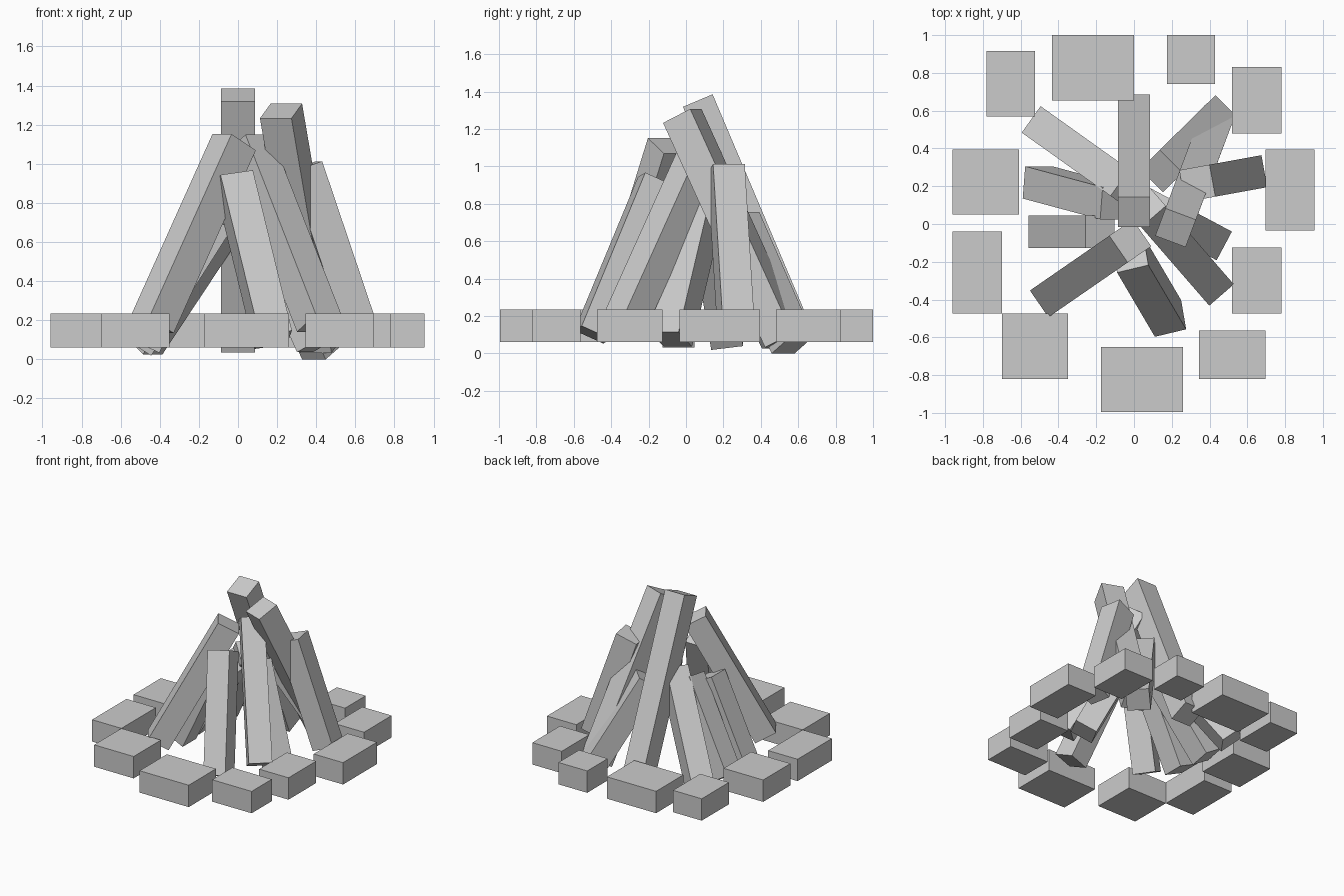
import bpy
from mathutils import Vector

cube = bpy.data.objects.get("Cube")
if cube:
    bpy.data.objects.remove(cube, do_unlink=True)

grey = bpy.data.materials.new("plain_grey")
grey.use_nodes = True
grey.diffuse_color = (0.6, 0.6, 0.6, 1)
grey.node_tree.nodes["Principled BSDF"].inputs["Base Color"].default_value = (0.6, 0.6, 0.6, 1)

THICK = 0.172
UP = Vector((0, 0, 1))


def block(name, center, ax, ay, az):
    """Box from its centre and three half-extent vectors."""
    verts = [center + ax * i + ay * j + az * k
             for k in (-1, 1) for j in (-1, 1) for i in (-1, 1)]
    faces = [(0, 2, 3, 1), (4, 5, 7, 6), (0, 1, 5, 4),
             (2, 6, 7, 3), (0, 4, 6, 2), (1, 3, 7, 5)]
    mesh = bpy.data.meshes.new(name)
    mesh.from_pydata(verts, [], faces)
    mesh.materials.append(grey)
    obj = bpy.data.objects.new(name, mesh)
    bpy.context.collection.objects.link(obj)


def stone(name, x0, x1, y0, y1, z0=0.06, z1=0.235):
    center = Vector((x0 + x1, y0 + y1, z0 + z1)) / 2
    block(name, center, Vector(((x1 - x0) / 2, 0, 0)),
          Vector((0, (y1 - y0) / 2, 0)), Vector((0, 0, (z1 - z0) / 2)))


def log(name, top, base, heading=None):
    """Square log between two end centres; heading sets the roll."""
    top, base = Vector(top), Vector(base)
    axis = (top - base).normalized()
    side = Vector(heading) if heading else UP.cross(axis)
    side = (side - axis * side.dot(axis)).normalized()
    block(name, (top + base) / 2, side * THICK / 2,
          axis.cross(side) * THICK / 2, (top - base) / 2)


# Ring of stones
stone("stone_back_right", -0.78, -0.525, 0.57, 0.915)
stone("stone_back", -0.435, 0, 0.655, 1)
stone("stone_back_left", 0.175, 0.43, 0.74, 1)
stone("stone_left_back", 0.52, 0.78, 0.48, 0.83)
stone("stone_left", 0.695, 0.955, -0.035, 0.395)
stone("stone_left_front", 0.52, 0.78, -0.475, -0.125)
stone("stone_front_left", 0.345, 0.695, -0.82, -0.565)
stone("stone_front", -0.175, 0.26, -0.995, -0.65)
stone("stone_front_right", -0.7, -0.35, -0.82, -0.475)
stone("stone_right_front", -0.96, -0.7, -0.475, -0.04)
stone("stone_right", -0.96, -0.61, 0.05, 0.395)

# Tall leaning logs
log("log_back", (0, 0.063, 1.352), (0, 0.607, 0.068))
log("log_back_left_tall", (0.22, -0.02, 1.27), (0.425, 0.525, 0.07), (0.16, -0.06, 0))
log("log_left", (0.335, 0.215, 0.985), (0.61, 0.265, 0.17))
log("log_front_left", (0.055, 0.095, 1.105), (0.415, -0.32, 0.185))
log("log_front_right", (-0.02, -0.09, 1.11), (-0.44, -0.38, 0.175))
log("log_front", (-0.02, -0.16, 0.92), (0.18, -0.5, 0.1), (0.16, 0.055, 0.06))

# Short inner logs
log("log_back_left_short", (0.145, 0.28, 0.71), (0.44, 0.57, 0.045))
log("log_left_short", (0.1, 0.085, 0.775), (0.41, -0.08, 0.075))
log("log_right_short", (-0.18, -0.04, 0.7), (-0.48, -0.04, 0.07))
log("log_right_back", (-0.1, 0.11, 0.72), (-0.51, 0.22, 0.075), (0, 1, 0))
log("log_back_right", (-0.02, 0.18, 0.79), (-0.49, 0.515, 0.08))
